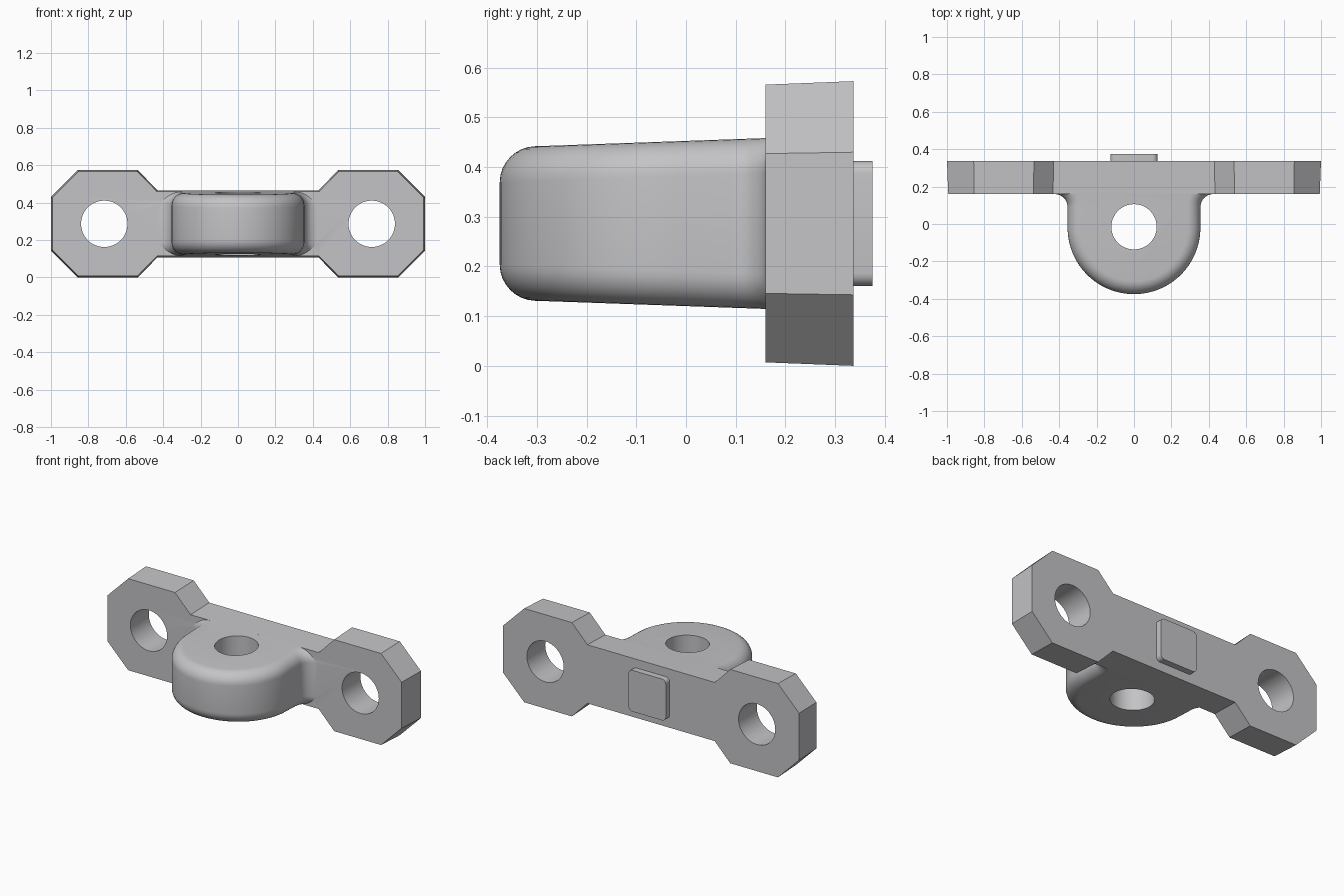
import bpy, bmesh, math

if "Cube" in bpy.data.objects:
    bpy.data.objects.remove(bpy.data.objects["Cube"])

ZC = 0.2865                      # mid height of the part
Y_FRONT, Y_BACK = 0.16, 0.337    # flange thickness range

grey = bpy.data.materials.new("light grey")
grey.diffuse_color = (0.55, 0.55, 0.57, 1)
grey.use_nodes = True
grey.node_tree.nodes["Principled BSDF"].inputs["Base Color"].default_value = grey.diffuse_color


def loft(name, rings):
    """Closed solid through a list of equal-length point rings."""
    bm = bmesh.new()
    rows = [[bm.verts.new(p) for p in ring] for ring in rings]
    n = len(rows[0])
    for a, b in zip(rows, rows[1:]):
        for i in range(n):
            j = (i + 1) % n
            bm.faces.new((a[i], a[j], b[j], b[i]))
    bm.faces.new(rows[0][::-1])
    bm.faces.new(rows[-1])
    bmesh.ops.recalc_face_normals(bm, faces=bm.faces[:])
    me = bpy.data.meshes.new(name)
    bm.to_mesh(me)
    bm.free()
    ob = bpy.data.objects.new(name, me)
    bpy.context.collection.objects.link(ob)
    me.materials.append(grey)
    return ob


def combine(ob, other, operation):
    """Apply a boolean and remove the helper object."""
    bpy.context.view_layer.objects.active = ob
    mod = ob.modifiers.new("bool", 'BOOLEAN')
    mod.operation, mod.object, mod.solver = operation, other, 'EXACT'
    bpy.ops.object.modifier_apply(modifier=mod.name)
    bpy.data.objects.remove(other)


def drill(ob, x, y, z, radius, tilt):
    bpy.ops.mesh.primitive_cylinder_add(vertices=64, radius=radius, depth=1,
                                        location=(x, y, z), rotation=(tilt, 0, 0))
    cutter = bpy.context.object
    cutter.data.materials.append(grey)
    combine(ob, cutter, 'DIFFERENCE')


# Flange: waisted plate with octagonal ends, drafted smaller towards the front
def flange_ring(y, s):
    quarter = [(0.43 + s * 0.4, 0.179 - s), (0.535 + s * 0.4, 0.2865 - s),
               (0.857 - s * 0.4, 0.2865 - s), (1 - s, 0.1435 - s * 0.4)]
    half = quarter + [(x, -z) for x, z in reversed(quarter)]
    full = half + [(-x, -z) for x, z in half]
    return [(x, y, ZC + z) for x, z in full]


bracket = loft("bracket", [flange_ring(Y_FRONT, 0.007), flange_ring(Y_BACK, 0)])

# Lug: round nose, straight sides, side fillets into the flange, rounded rims
R, CY, FILLET, RIM = 0.355, -0.02, 0.07, 0.07


def lug_outline(d):
    """Right-hand outline moved inwards by d, from nose to flange."""
    pts = []
    for i in range(25):
        a = math.radians(-90 + 90 * i / 24)
        pts.append(((R - d) * math.cos(a), CY + (R - d) * math.sin(a)))
    f = FILLET + d
    for i in range(11):
        a = math.radians(180 - 90 * i / 10)
        pts.append((R + FILLET + f * math.cos(a), Y_FRONT - FILLET + f * math.sin(a)))
    pts.append((R + FILLET, 0.26))
    return pts + [(-x, y) for x, y in reversed(pts[1:])]


def lug_ring(t, side):
    d = RIM * (1 - math.cos(t))
    drop = RIM * (1 - math.sin(t))
    return [(x, y, ZC + side * (0.172 - 0.0355 * (0.161 - y) - drop))
            for x, y in lug_outline(d)]


angles = [math.radians(90 * i / 8) for i in range(9)]
rings = [lug_ring(t, -1) for t in reversed(angles)] + [lug_ring(t, 1) for t in angles]
combine(bracket, loft("lug", rings), 'UNION')

# Pin hole through the lug, bolt holes through the flange ends
drill(bracket, 0, -0.015, ZC, 0.121, 0)
for side in (-1, 1):
    drill(bracket, side * 0.715, 0.25, ZC, 0.124, math.pi / 2)

# Locating pad on the back, with rounded corners
PAD, CORNER = 0.126, 0.026


def pad_ring(y):
    pts = []
    for k, (sx, sz) in enumerate([(1, 1), (-1, 1), (-1, -1), (1, -1)]):
        for i in range(7):
            a = math.radians(90 * k + 15 * i)
            pts.append((sx * (PAD - CORNER) + CORNER * math.cos(a), y,
                        ZC + sz * (PAD - CORNER) + CORNER * math.sin(a)))
    return pts


combine(bracket, loft("locating_pad", [pad_ring(0.3), pad_ring(0.375)]), 'UNION')

# Smooth rounded areas, keep machined edges crisp
bpy.ops.object.select_all(action='DESELECT')
bracket.select_set(True)
bpy.context.view_layer.objects.active = bracket
bpy.ops.object.shade_smooth_by_angle(angle=math.radians(25))
